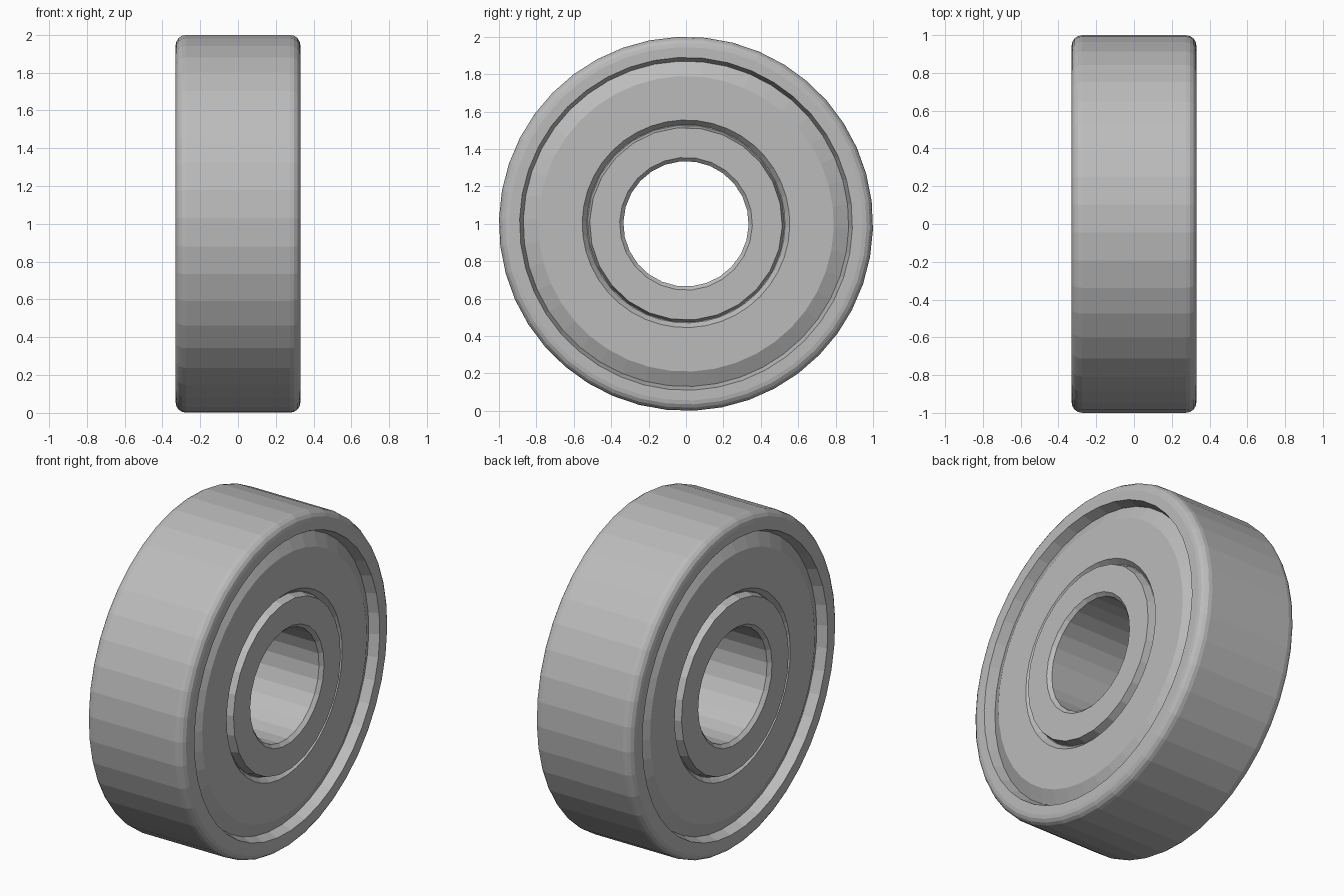
import bpy
import bmesh
from math import sin, cos, pi, radians
from mathutils import Matrix

cube = bpy.data.objects.get("Cube")
if cube:
    bpy.data.objects.remove(cube, do_unlink=True)

steel = bpy.data.materials.new("grey steel")
steel.use_nodes = True
GREY = (0.5, 0.5, 0.5, 1)
steel.diffuse_color = GREY
steel.node_tree.nodes["Principled BSDF"].inputs["Base Color"].default_value = GREY


def lathe(name, half, segments, phase):
    """Revolve a half profile of (x, radius), mirrored in x, around the x axis."""
    profile = half + [(-x, r) for x, r in reversed(half)]
    bm = bmesh.new()
    rings = []
    for i in range(segments):
        a = phase + 2 * pi * i / segments
        rings.append([bm.verts.new((x, -r * cos(a), r * sin(a))) for x, r in profile])
    n = len(profile)
    for i in range(segments):
        a, b = rings[i], rings[(i + 1) % segments]
        for j in range(n):
            k = (j + 1) % n
            bm.faces.new((a[j], a[k], b[k], b[j]))
    bmesh.ops.recalc_face_normals(bm, faces=bm.faces)
    bm.transform(Matrix.Translation((0, 0, 1)))
    mesh = bpy.data.meshes.new(name)
    bm.to_mesh(mesh)
    bm.free()
    mesh.materials.append(steel)
    obj = bpy.data.objects.new(name, mesh)
    bpy.context.collection.objects.link(obj)
    return obj


HALF_WIDTH = 0.33
PHASE = radians(1.7)

# Outer ring: tapered inner lip and rounded outer corners
FILLET = 0.055
corner = [(HALF_WIDTH - FILLET + FILLET * cos(t * pi / 8),
           1 - FILLET + FILLET * sin(t * pi / 8)) for t in range(5)]
lathe("outer_ring", [(0.27, 0.87), (HALF_WIDTH, 0.89)] + corner, 42, PHASE)

# Shields on both sides, joined through the core, edges buried in the rings
lathe("shield", [(0.28, 0.5), (0.28, 0.53), (0.312, 0.555), (0.312, 0.79),
                 (0.27, 0.87), (0.265, 0.89)], 42, PHASE)

# Inner ring: chamfered bore and bevelled outer edge
lathe("inner_ring", [(0.31, 0.335), (HALF_WIDTH, 0.355), (HALF_WIDTH, 0.515),
                     (0.27, 0.53)], 26, PHASE)
